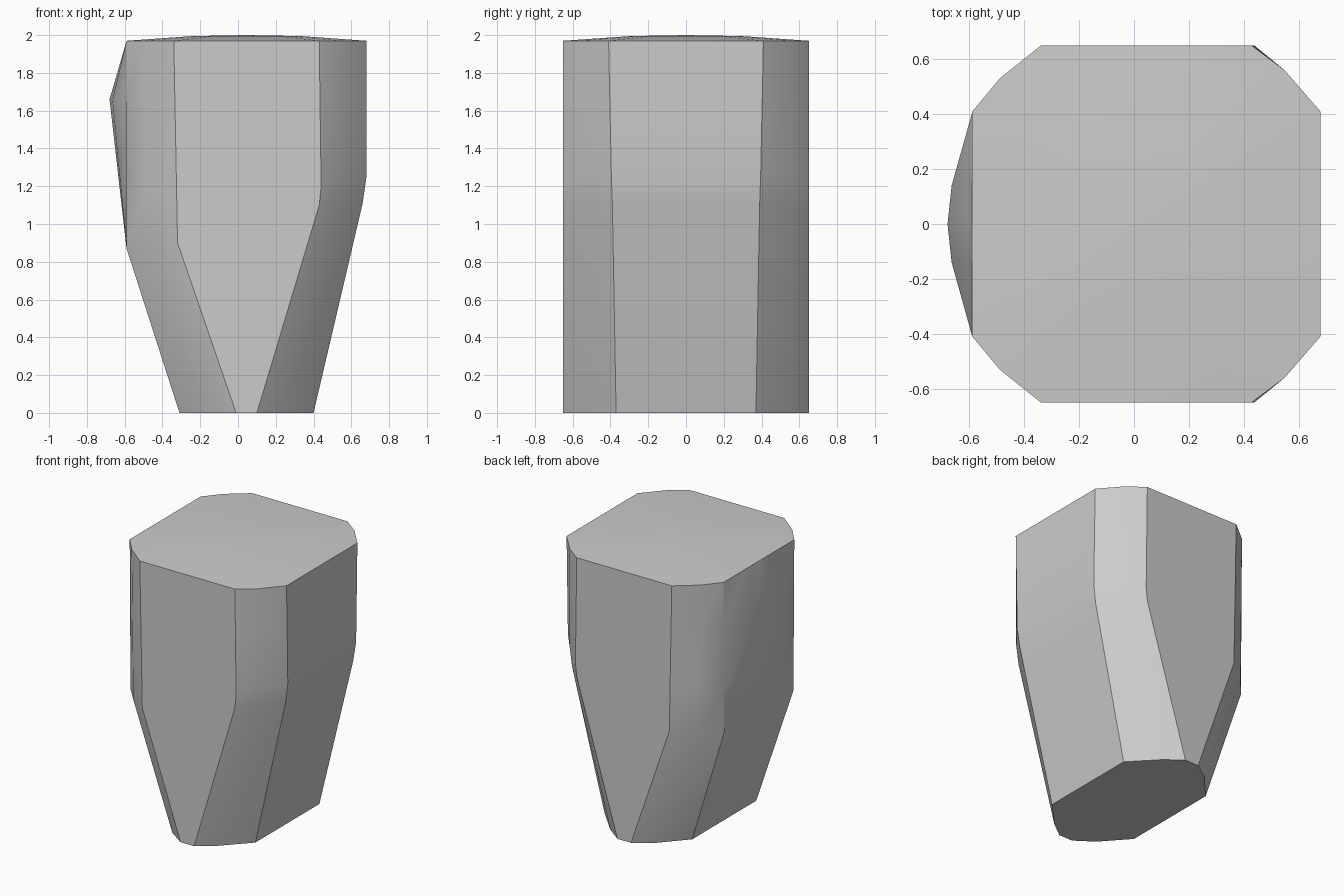
import bpy, bmesh, math
from mathutils import Vector

cube = bpy.data.objects.get("Cube")
if cube:
    bpy.data.objects.remove(cube, do_unlink=True)

grey = bpy.data.materials.new("plain_grey")
grey.use_nodes = True
colour = (0.6, 0.6, 0.6, 1)
grey.diffuse_color = colour
grey.node_tree.nodes["Principled BSDF"].inputs["Base Color"].default_value = colour


def column(low, kink, top, ease=None, bulge=0):
    """Five points up one long edge: foot, kink, eased kink, swell, rim."""
    low, kink, top = Vector((*low, 0)), Vector(kink), Vector((*top, 1.97))
    eased = Vector(ease) if ease else kink.lerp(top, (1.2 - kink.z) / (top.z - kink.z))
    swell = eased.lerp(top, (1.66 - eased.z) / (top.z - eased.z))
    eased.x -= bulge * 0.42
    swell.x -= bulge
    return [low, kink, eased, swell, top]


# Half outline, from the +x side round the back to the middle of the -x side
half = [
    column((0.40, 0.37), (0.66, 0.39, 1.11), (0.68, 0.41), (0.68, 0.395, 1.25)),
    column((0.22, 0.56), (0.53, 0.56, 1.11), (0.55, 0.56), (0.55, 0.56, 1.25)),
    column((0.10, 0.65), (0.43, 0.65, 1.1), (0.43, 0.65), (0.44, 0.65, 1.2)),
    column((-0.01, 0.65), (-0.32, 0.65, 0.9), (-0.34, 0.65)),
    column((-0.14, 0.56), (-0.47, 0.54, 0.88), (-0.49, 0.53)),
    column((-0.31, 0.37), (-0.59, 0.40, 0.87), (-0.59, 0.41)),
    column((-0.31, 0.14), (-0.59, 0.14, 0.87), (-0.59, 0.14), bulge=0.075),
    column((-0.31, 0), (-0.59, 0, 0.87), (-0.59, 0), bulge=0.09),
]
mirrored = [[Vector((p.x, -p.y, p.z)) for p in col] for col in reversed(half[:-1])]
columns = half + mirrored

# Tapered body wall
bm = bmesh.new()
grid = [[bm.verts.new(p) for p in col] for col in columns]
count = len(grid)
for i in range(count):
    a, b = grid[i], grid[(i + 1) % count]
    for r in range(4):
        bm.faces.new((a[r], b[r], b[r + 1], a[r + 1]))
bm.faces.new([col[0] for col in reversed(grid)])

# Slightly domed top
centre = Vector((0.045, 0, 2.0))
inner = []
for col in grid:
    p = centre.lerp(col[4].co, 0.45)
    p.z = 1.995
    inner.append(bm.verts.new(p))
peak = bm.verts.new(centre)
for i in range(count):
    j = (i + 1) % count
    bm.faces.new((grid[i][4], grid[j][4], inner[j], inner[i]))
    bm.faces.new((inner[i], inner[j], peak))
bmesh.ops.recalc_face_normals(bm, faces=bm.faces)

mesh = bpy.data.meshes.new("tapered_block")
bm.to_mesh(mesh)
bm.free()
mesh.materials.append(grey)
block = bpy.data.objects.new("tapered_block", mesh)
bpy.context.collection.objects.link(block)
bpy.ops.object.select_all(action="DESELECT")
block.select_set(True)
bpy.context.view_layer.objects.active = block
bpy.ops.object.shade_smooth_by_angle(angle=math.radians(30))
